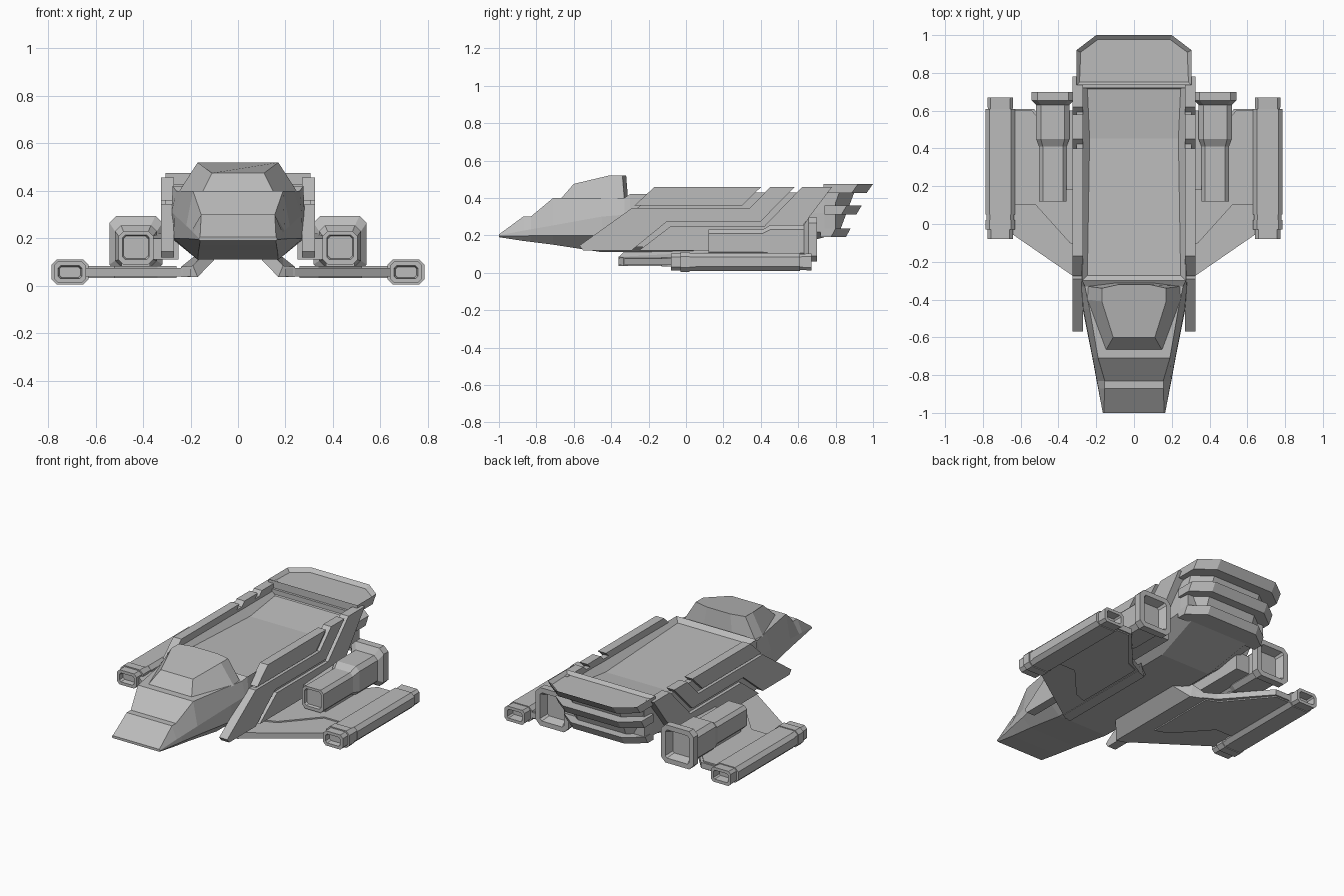
import bpy, bmesh

if "Cube" in bpy.data.objects:
    bpy.data.objects.remove(bpy.data.objects["Cube"], do_unlink=True)

grey = bpy.data.materials.new("hull_grey")
GREY = (0.5, 0.5, 0.5, 1)
grey.use_nodes = True
grey.diffuse_color = GREY
grey.node_tree.nodes["Principled BSDF"].inputs["Base Color"].default_value = GREY


def finish(name, bm, mirror=False):
    bmesh.ops.recalc_face_normals(bm, faces=bm.faces)
    mesh = bpy.data.meshes.new(name)
    bm.to_mesh(mesh)
    bm.free()
    mesh.materials.append(grey)
    obj = bpy.data.objects.new(name, mesh)
    bpy.context.collection.objects.link(obj)
    if mirror:
        obj.modifiers.new("Mirror", 'MIRROR')
    return obj


def loft(name, rings, mirror=False, edit=None):
    """Skin a list of equal-length rings and cap both ends."""
    bm = bmesh.new()
    loops = [[bm.verts.new(p) for p in ring] for ring in rings]
    n = len(rings[0])
    for a, b in zip(loops, loops[1:]):
        for i in range(n):
            j = (i + 1) % n
            bm.faces.new((a[i], a[j], b[j], b[i]))
    bm.faces.new(loops[0])
    bm.faces.new(loops[-1])
    if edit:
        bmesh.ops.recalc_face_normals(bm, faces=bm.faces)
        edit(bm)
    return finish(name, bm, mirror)


def sink(bm, test, width, depth):
    """Inset the faces that pass a test and push them in."""
    faces = [f for f in bm.faces if test(f)]
    bmesh.ops.inset_region(bm, faces=faces, thickness=width)
    for f in faces:
        bmesh.ops.translate(bm, verts=f.verts, vec=f.normal * -depth)


def mirrored(half):
    """Close a right-hand half outline across x = 0."""
    return half + [(-p[0], *p[1:]) for p in reversed(half)]


def side_plate(name, outline, x0, x1):
    return loft(name, [[(x, y, z) for y, z in outline] for x in (x0, x1)], True)


def flat_plate(name, outline, z0, z1):
    return loft(name, [[(x, y, z) for x, y in outline] for z in (z0, z1)], True)


def pod(name, cx, sections):
    """Chamfered box running along y: (y, half width, z low, z high, chamfer)."""
    rings = []
    for y, w, lo, hi, c in sections:
        q = [(w - c, lo), (w, lo + c), (w, hi - c), (w - c, hi)]
        q += [(-a, b) for a, b in reversed(q)]
        rings.append([(cx + a, y, b) for a, b in q])
    return loft(name, rings, True)


# Main hull: y, then bottom, lower chine, upper chine and top as (half width, z)
hull = [
    (-1.00, (.160, .19), (.165, .195), (.165, .20), (.160, .205)),
    (-.87, (.162, .17), (.190, .197), (.188, .225), (.155, .30)),
    (-.83, (.163, .165), (.198, .198), (.196, .232), (.155, .30)),
    (-.71, (.166, .15), (.220, .199), (.218, .253), (.190, .40)),
    (-.45, (.170, .11), (.272, .20), (.268, .30), (.235, .40)),
    (-.33, (.170, .11), (.280, .20), (.280, .31), (.260, .40)),
    (-.30, (.170, .11), (.280, .20), (.280, .32), (.275, .42)),
    (.45, (.170, .11), (.280, .20), (.280, .32), (.275, .42)),
    (.74, (.200, .19), (.280, .22), (.280, .32), (.275, .42)),
    (.80, (.200, .20), (.275, .23), (.275, .32), (.270, .42)),
]
loft("main_hull", [mirrored([(w, y, z) for w, z in pts]) for y, *pts in hull],
     edit=lambda bm: sink(bm, lambda f: f.normal.z > .9 and f.calc_center_median().z > .41
                          and f.calc_center_median().y < .7, .04, .025))

# Cockpit
loft("cockpit", [
    mirrored([(.15, -.67, .395), (.25, -.40, .395), (.245, -.33, .395), (.10, -.31, .395)]),
    mirrored([(.11, -.60, .475), (.17, -.41, .52), (.17, -.34, .52), (.08, -.32, .52)]),
])


# Tail: stacked slabs with cut corners around a narrower core
def slab(name, y0, y1, w, lo, hi, slant, sunk=False):
    def ring(z, d):
        return mirrored([(w, y0, z), (w, y1 - .08 - d, z), (w - .105, y1 - d, z)])
    edit = (lambda bm: sink(bm, lambda f: f.normal.z > .9, .025, .02)) if sunk else None
    loft(name, [ring(lo, slant), ring(hi, 0)], edit=edit)


slab("tail_top_slab", .735, 1.0, .305, .425, .475, .035, True)
slab("tail_middle_slab", .74, .94, .295, .31, .36, .03)
slab("tail_lower_slab", .72, .88, .28, .19, .237, .025)
slab("tail_core", .72, .90, .27, .19, .43, .09)

# Layered armour plates on the hull sides
X0, X1 = .27, .325
side_plate("upper_armour", [(-.275, .36), (-.17, .457), (.40, .457), (.30, .36)], X0, X1)
side_plate("middle_armour", [(-.57, .145), (-.55, .12), (-.29, .12), (-.10, .275), (.40, .275),
                             (.58, .457), (.45, .457), (.34, .345), (-.29, .345)], X0, X1)
side_plate("lower_armour", [(-.25, .12), (-.08, .25), (.42, .25), (.62, .457), (.78, .457),
                            (.60, .22), (.40, .14), (.30, .12)], X0, X1)
side_plate("armour_backing", [(-.48, .14), (-.17, .43), (.70, .43), (.55, .22), (.30, .13)],
           X0, .305)

# Wings with raised panels and roots rising into the hull
flat_plate("wing", [(.20, -.36), (.65, -.05), (.65, .61), (.53, .61), (.31, .36), (.20, .30)],
           .04, .075)
flat_plate("wing_panel", [(.26, -.13), (.34, -.10), (.52, .10), (.64, .10), (.64, .60),
                          (.54, .60), (.33, .35), (.26, .32)], .033, .083)
loft("wing_root", [
    [(.24, -.335, .037), (.24, .32, .037), (.24, .32, .08), (.24, -.335, .08)],
    [(.17, -.36, .037), (.17, .29, .037), (.19, .29, .12), (.19, -.36, .085)],
    [(.10, -.28, .11), (.10, .22, .11), (.12, .22, .16), (.12, -.28, .16)],
], True)

# Wing tip nacelles with hollow ends
pod("wing_tip_nacelle", .708, [
    (-.05, .045, .035, .08, .01), (-.08, .05, .03, .085, .01), (-.08, .068, .012, .103, .018),
    (-.03, .068, .012, .103, .018), (-.03, .078, .005, .11, .022), (.02, .078, .005, .11, .022),
    (.02, .074, .01, .105, .02), (.05, .074, .01, .105, .02), (.05, .078, .01, .105, .022),
    (.61, .078, .01, .105, .022), (.61, .066, .015, .10, .015), (.67, .068, .012, .103, .015),
    (.67, .05, .03, .085, .008), (.62, .045, .035, .08, .008)])

# Engines: intake box, main housing and flared nozzle
pod("engine", .43, [
    (.135, .052, .115, .21, .012), (.12, .056, .11, .215, .012), (.12, .073, .09, .23, .02),
    (.41, .073, .09, .23, .02), (.45, .088, .08, .255, .025), (.63, .088, .08, .255, .025),
    (.655, .112, .06, .295, .03), (.70, .112, .06, .295, .03), (.70, .082, .09, .265, .012),
    (.65, .065, .107, .248, .01)])
loft("engine_mount", [[(x, y, z) for y, z in ((.18, .11), (.60, .11), (.60, .22), (.18, .20))]
                      for x in (.25, .38)], True)
loft("engine_pylon", [[(x, y, z) for x, y in ((.37, .16), (.49, .16), (.49, .50), (.37, .40))]
                      for z in (.07, .11)], True)
